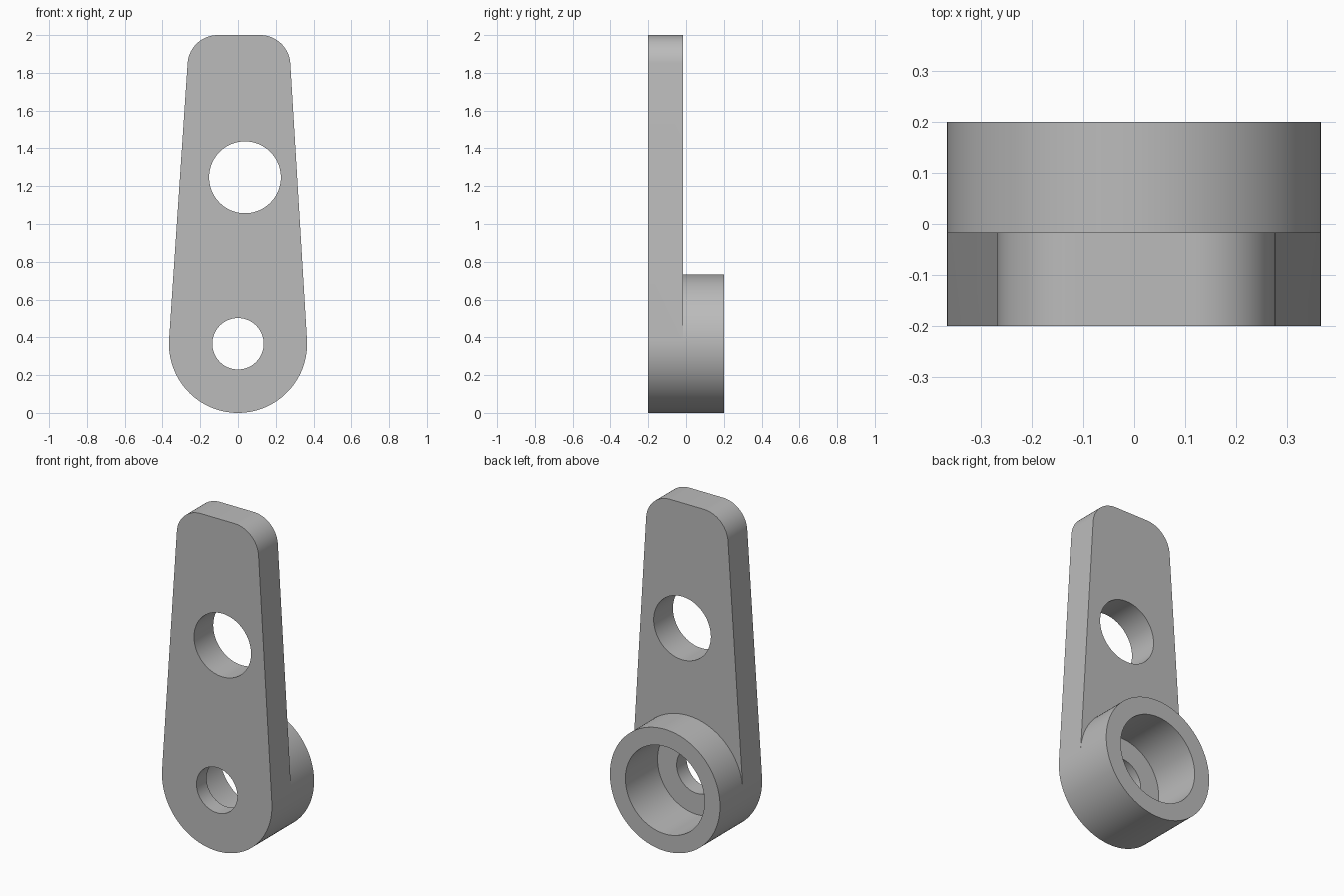
import bpy, bmesh
from math import acos, atan2, cos, sin, pi, hypot, radians

cube = bpy.data.objects.get("Cube")
if cube:
    bpy.data.objects.remove(cube, do_unlink=True)

FRONT, FLOOR, BACK, RIM = -0.20, -0.105, -0.017, 0.20
BOSS_Z = BOSS_R = 0.366
TOP, FILLET = 2.0, 0.16


def arc(cx, cz, r, a0, a1, n):
    """Points along an arc in the xz plane, both ends included."""
    return [(cx + r * cos(a0 + (a1 - a0) * i / n),
             cz + r * sin(a0 + (a1 - a0) * i / n)) for i in range(n + 1)]


def circle(cx, cz, r, n=80):
    return arc(cx, cz, r, 0, 2 * pi, n)[:-1]


def tangent_angle(px, side):
    """Angle on the boss where the line to the top corner touches it."""
    dz = TOP - BOSS_Z
    return atan2(dz, px) - side * acos(BOSS_R / hypot(px, dz))


def corner(px, t, a0, a1):
    """Rounded top corner between the slanted side and the flat top."""
    cx = px + FILLET * (sin(t) - 1) / cos(t)
    return arc(cx, TOP - FILLET, FILLET, a0, a1, 20)


bm = bmesh.new()


def wall(loop, y0, y1):
    a = [bm.verts.new((x, y0, z)) for x, z in loop]
    b = [bm.verts.new((x, y1, z)) for x, z in loop]
    for i in range(len(loop)):
        j = (i + 1) % len(loop)
        bm.faces.new((a[i], a[j], b[j], b[i]))


def cap(y, *loops):
    """Flat face bounded by an outer loop and any hole loops."""
    edges = []
    for loop in loops:
        vs = [bm.verts.new((x, y, z)) for x, z in loop]
        edges += [bm.edges.new((vs[i - 1], vs[i])) for i in range(len(vs))]
    bmesh.ops.triangle_fill(bm, edges=edges, use_beauty=True, normal=(0, 1, 0))


# Profiles
right_x, left_x = 0.268, -0.257
t_right, t_left = tangent_angle(right_x, 1), tangent_angle(left_x, -1)
lower = arc(0, BOSS_Z, BOSS_R, t_left, t_right + 2 * pi, 60)
upper = arc(0, BOSS_Z, BOSS_R, t_right, t_left, 56)
top = corner(right_x, t_right, t_right, pi / 2) + corner(left_x, t_left, pi / 2, t_left)
outline = lower + top
boss = lower + upper[1:-1]
window = circle(0.037, 1.247, 0.19)
bore = circle(0, BOSS_Z, 0.263)
pin_hole = circle(0, BOSS_Z, 0.136)

# Tapered plate
cap(FRONT, outline, window, pin_hole)
wall(outline, FRONT, BACK)
wall(window, FRONT, BACK)
cap(BACK, top + upper[::-1], window)

# Boss with stepped bore
wall(boss, BACK, RIM)
cap(RIM, boss, bore)
wall(bore, FLOOR, RIM)
cap(FLOOR, bore, pin_hole)
wall(pin_hole, FRONT, FLOOR)

bmesh.ops.remove_doubles(bm, verts=bm.verts, dist=1e-5)
bmesh.ops.recalc_face_normals(bm, faces=bm.faces)
mesh = bpy.data.meshes.new("lever_arm")
bm.to_mesh(mesh)
bm.free()
arm = bpy.data.objects.new("lever_arm", mesh)
bpy.context.collection.objects.link(arm)

# Plain grey finish
grey = bpy.data.materials.new("plain_grey")
grey.use_nodes = True
colour = (0.5, 0.5, 0.5, 1)
grey.diffuse_color = colour
grey.node_tree.nodes["Principled BSDF"].inputs["Base Color"].default_value = colour
mesh.materials.append(grey)

bpy.ops.object.select_all(action='DESELECT')
arm.select_set(True)
bpy.context.view_layer.objects.active = arm
bpy.ops.object.shade_smooth_by_angle(angle=radians(30))
